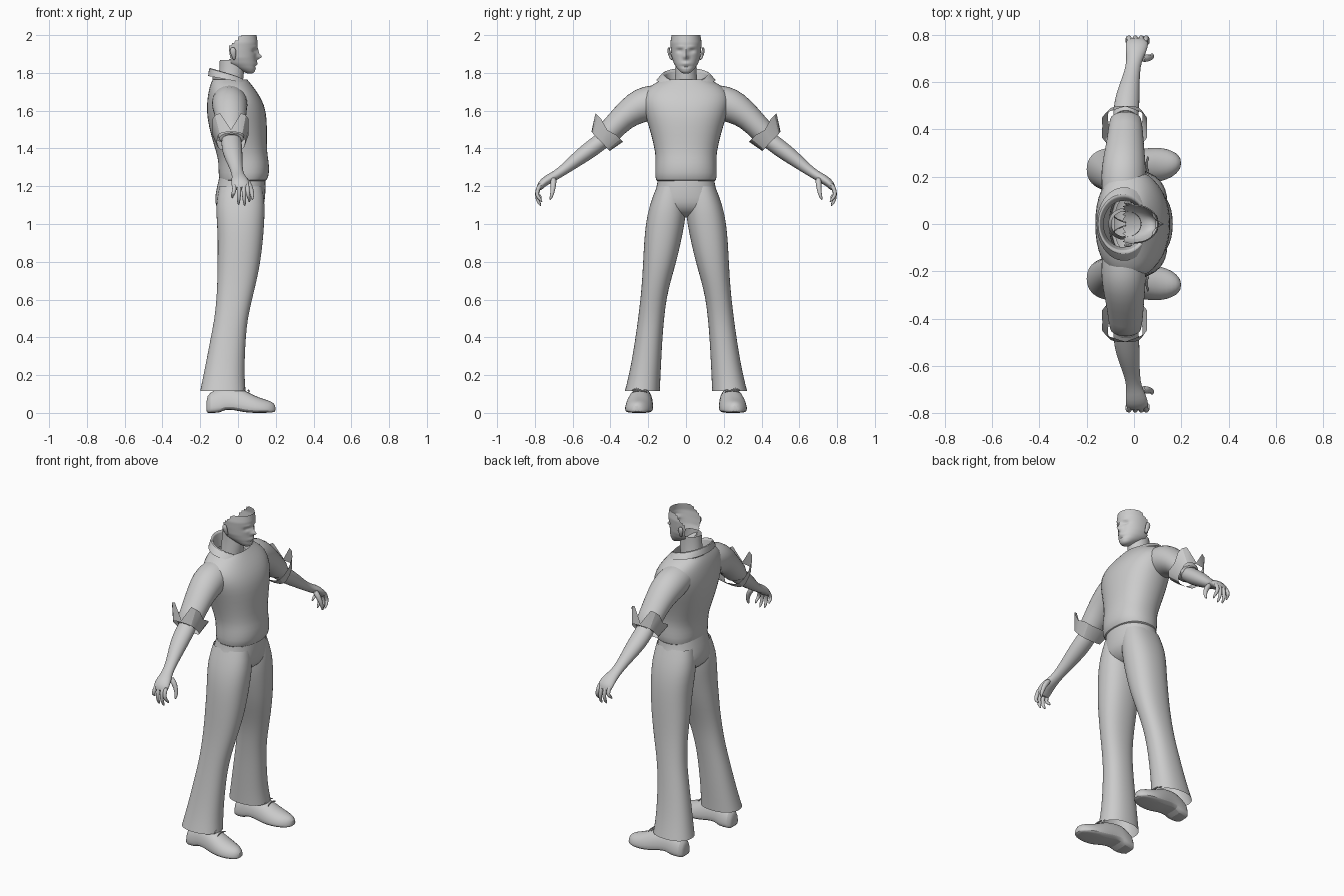
import bpy, bmesh, math
from mathutils import Vector

mat = bpy.data.materials.new("light grey")
mat.diffuse_color = (0.6, 0.6, 0.6, 1)


def make(name, rings, cap0=False, cap1=False, closed=True, mirror=False, sub=1, angle=50):
    """Skin a list of point rings into one mesh object."""
    bm = bmesh.new()
    rows = [[bm.verts.new(p) for p in r] for r in rings]
    n = len(rows[0])
    for a, b in zip(rows, rows[1:]):
        for i in range(n if closed else n - 1):
            j = (i + 1) % n
            bm.faces.new((a[i], a[j], b[j], b[i]))
    if cap0:
        bm.faces.new(rows[0][::-1])
    if cap1:
        bm.faces.new(rows[-1])
    bmesh.ops.recalc_face_normals(bm, faces=bm.faces)
    me = bpy.data.meshes.new(name)
    bm.to_mesh(me)
    bm.free()
    me.materials.append(mat)
    ob = bpy.data.objects.new(name, me)
    bpy.context.collection.objects.link(ob)
    if mirror:
        m = ob.modifiers.new("mirror", 'MIRROR')
        m.use_axis = (False, True, False)
        m.use_mirror_merge = False
    if sub:
        ob.modifiers.new("round", 'SUBSURF').levels = sub
        ob.modifiers["round"].render_levels = sub
    bpy.context.view_layer.objects.active = ob
    ob.select_set(True)
    bpy.ops.object.shade_smooth_by_angle(angle=math.radians(angle))
    ob.select_set(False)
    return ob


def sup(t, p):
    c, s = math.cos(t), math.sin(t)
    return math.copysign(abs(c) ** p, c), math.copysign(abs(s) ** p, s)


def level(x0, x1, y0, y1, z, n=20, p=0.88):
    """Horizontal rounded ring filling a box."""
    out = []
    for i in range(n):
        c, s = sup(2 * math.pi * i / n, p)
        out.append(((x0 + x1) / 2 + c * (x1 - x0) / 2, (y0 + y1) / 2 + s * (y1 - y0) / 2, z))
    return out


def tube(path, n=14):
    """Rings across a path of (x, y, z, half width in x, half thickness)."""
    pts = [Vector(p[:3]) for p in path]
    rings = []
    for k, p in enumerate(path):
        d = (pts[min(k + 1, len(pts) - 1)] - pts[max(k - 1, 0)]).normalized()
        u = Vector((1, 0, 0))
        u = (u - d * u.dot(d)).normalized()
        v = u.cross(d)
        rings.append([pts[k] + u * p[3] * math.cos(2 * math.pi * i / n)
                      + v * p[4] * math.sin(2 * math.pi * i / n) for i in range(n)])
    return rings


# shirt body: back x, front x, half width, height
shirt = [(-.085, .125, .14, 1.225), (-.10, .155, .163, 1.225), (-.105, .168, .166, 1.27),
         (-.105, .165, .163, 1.33), (-.115, .155, .163, 1.375), (-.145, .155, .185, 1.47),
         (-.165, .155, .213, 1.56), (-.168, .142, .235, 1.63), (-.16, .11, .235, 1.69),
         (-.15, .075, .19, 1.735), (-.135, .05, .125, 1.765)]
make("shirt_body", [level(a, b, -w, w, z) for a, b, w, z in shirt])

# trousers: pelvis and two flared legs
pelvis = [(-.10, .145, .15, 1.25), (-.112, .148, .155, 1.2), (-.125, .146, .178, 1.14),
          (-.12, .138, .19, 1.09), (-.085, .10, .15, 1.05), (-.04, .05, .06, 1.035)]
make("trouser_hips", [level(a, b, -w, w, z) for a, b, w, z in pelvis], cap1=True)
leg = [(-.10, .13, .0, .155, 1.2), (-.12, .145, -.005, .195, 1.1), (-.112, .14, .006, .215, 1.0),
       (-.108, .132, .027, .223, .9), (-.11, .12, .05, .228, .8), (-.11, .10, .08, .233, .7),
       (-.115, .075, .104, .242, .6), (-.125, .052, .115, .254, .5), (-.145, .042, .124, .268, .4),
       (-.168, .036, .13, .287, .28), (-.188, .036, .135, .308, .18), (-.202, .042, .137, .325, .115)]
make("trouser_leg", [level(*s) for s in leg], mirror=True)

# shoes: outlines tapered to a toe, lying along x
def shoe_ring(x, yc, hw, z0, z1):
    prof = [(-.8, 0), (-1, .12), (-1, .3), (-.9, .6), (-.55, .9), (0, 1),
            (.55, .9), (.9, .6), (1, .3), (1, .12), (.8, 0), (0, 0)]
    return [(x, yc + a * hw, z0 + b * (z1 - z0)) for a, b in prof]

shoe = [(-.168, .235, .03, .0, .075), (-.155, .235, .055, .0, .11), (-.09, .236, .062, .0, .14),
        (-.075, .237, .062, .018, .142), (-.02, .241, .066, .016, .14), (.035, .246, .073, .002, .125),
        (.09, .25, .075, .0, .092), (.14, .253, .066, .0, .074), (.18, .256, .045, .002, .062),
        (.2, .258, .018, .006, .04)]
make("shoe", [shoe_ring(*s) for s in shoe], True, True, mirror=True, angle=40)
# shoe laces
for k, (x, z) in enumerate([(.03, .13), (.052, .12)]):
    make("lace_%d" % k, tube([(x + .01, .2, z - .012, .005, .005), (x, .245, z + .005, .005, .005),
                              (x + .008, .29, z - .012, .005, .005)], 6), True, True, mirror=True)

# sleeves
sleeve = [(-.045, .12, 1.66, .09, .08), (-.045, .2, 1.64, .098, .098), (-.042, .265, 1.615, .093, .088),
          (-.038, .335, 1.563, .082, .07), (-.036, .39, 1.503, .076, .065), (-.035, .455, 1.44, .068, .064),
          (-.035, .45, 1.445, .048, .045)]
make("sleeve", tube(sleeve, 16), mirror=True)

# turned back cuffs with a notch on the upper side
d, nrm = Vector((0, .72, -.69)), Vector((0, .69, .72))
near, far, mid = [], [], []
for i in range(16):
    c, s = sup(2 * math.pi * i / 16, .6)
    low = Vector((-.037, .452, 1.437)) + Vector((c * .074, 0, 0)) + nrm * s * .07
    top = Vector((-.04, .408, 1.513)) + Vector((c * .1, 0, 0)) + nrm * s * .108
    if i == 4:
        top = low + (top - low) * .12
    if i in (0, 8):
        top = low + (top - low) * .8
    far.append(low)
    near.append(top)
make("sleeve_cuff", [far, near], mirror=True, sub=0, angle=25)

# forearms and palms
arm = [(-.036, .40, 1.48, .05, .045), (-.035, .455, 1.432, .056, .047), (-.03, .52, 1.385, .055, .046),
       (-.02, .58, 1.34, .045, .039), (-.008, .64, 1.292, .034, .029), (.0, .69, 1.257, .032, .025),
       (.008, .73, 1.237, .045, .026), (.013, .765, 1.212, .05, .023), (.015, .782, 1.18, .046, .015)]
make("forearm", tube(arm), True, True, mirror=True)

# fingers curling down, and the thumb
fingers = [(-.03, .768, 1.135), (.003, .772, 1.1), (.035, .772, 1.095), (.06, .765, 1.115)]
for k, (x, y, zt) in enumerate(fingers):
    xs = .015 + (x - .015) * .75
    path = [(xs, .765, 1.215, .012, .013), (xs, .786, 1.185, .013, .013),
            ((x + xs) / 2, .791, (1.185 + zt) / 2, .011, .011),
            (x, y + .008, zt + .018, .009, .009), (x, y - .004, zt, .004, .004)]
    make("finger_%d" % k, tube(path, 8), True, True, mirror=True)
make("thumb", tube([(.03, .70, 1.245, .018, .018), (.058, .702, 1.212, .017, .017),
                    (.073, .705, 1.175, .013, .012), (.077, .713, 1.145, .01, .01),
                    (.075, .72, 1.127, .004, .004)], 8), True, True, mirror=True)

# neck
neck = [(-.11, .02, .068, 1.70), (-.105, .03, .06, 1.77), (-.10, .035, .056, 1.82), (-.098, .03, .056, 1.868)]
make("neck", [level(a, b, -w, w, z, 16, 1) for a, b, w, z in neck])

# open folded collar, higher at the back
rows = []
for rx, ry, z, lift, cx in [(.085, .1, 1.725, .01, -.045), (.1, .112, 1.795, .032, -.045),
                            (.108, .125, 1.80, .032, -.046), (.118, .158, 1.762, .022, -.042)]:
    row = []
    for i in range(19):
        t = math.radians(28 + 304 * i / 18)
        tip = max(0, math.cos(t)) ** 3
        row.append((cx + rx * math.cos(t), ry * math.sin(t), z - lift * math.cos(t) - .02 * tip))
    rows.append(row)
make("collar", rows, closed=False)

# head: a face shell, open behind and above the hairline
face = [(1.797, .05, .075, .014), (1.805, .03, .088, .03), (1.825, -.02, .095, .048),
        (1.85, -.075, .097, .064), (1.88, -.10, .096, .075), (1.92, -.11, .099, .08),
        (1.96, -.11, .104, .083), (2.0, -.09, .098, .076)]

def bump(y, z, y0, z0, sy, sz):
    return math.exp(-((y - y0) / sy) ** 2 - ((z - z0) / sz) ** 2)

rings = []
for k in range(30):
    z = 1.797 + .203 * k / 29
    j = max(i for i in range(7) if face[i][0] <= z + 1e-6)
    a, b = face[j], face[j + 1]
    f = (z - a[0]) / (b[0] - a[0])
    xb, xf, w = (a[i] + (b[i] - a[i]) * f for i in (1, 2, 3))
    ring = []
    for x, y, _ in level(xb, xf, -w, w, z, 48, .95):
        if x > .02:
            x += .028 * bump(y, z, 0, 1.885, .011, .013) + .012 * bump(y, z, 0, 1.91, .009, .02)
            x += .008 * bump(y, z, 0, 1.85, .022, .008) + .005 * bump(abs(y), z, .03, 1.938, .02, .007)
            x -= .012 * bump(abs(y), z, .032, 1.917, .016, .01) + .005 * bump(y, z, 0, 1.833, .03, .005)
        ring.append((x, y, z))
    rings.append(ring)
head = make("face", rings, cap0=True, sub=0)
bm = bmesh.new()
bm.from_mesh(head.data)
cut = [f for f in bm.faces if (lambda c: c.x < -.042 + max(0, c.z - 1.945) * 1.15)(f.calc_center_median())]
bmesh.ops.delete(bm, geom=cut, context='FACES')
bm.to_mesh(head.data)
bm.free()

# ears
ear = [(-.02, .074, 1.868, .006, .006), (-.022, .083, 1.885, .011, .008),
       (-.026, .09, 1.91, .018, .009), (-.028, .092, 1.928, .015, .007), (-.026, .088, 1.936, .006, .004)]
make("ear", tube(ear, 10), True, True, mirror=True)
